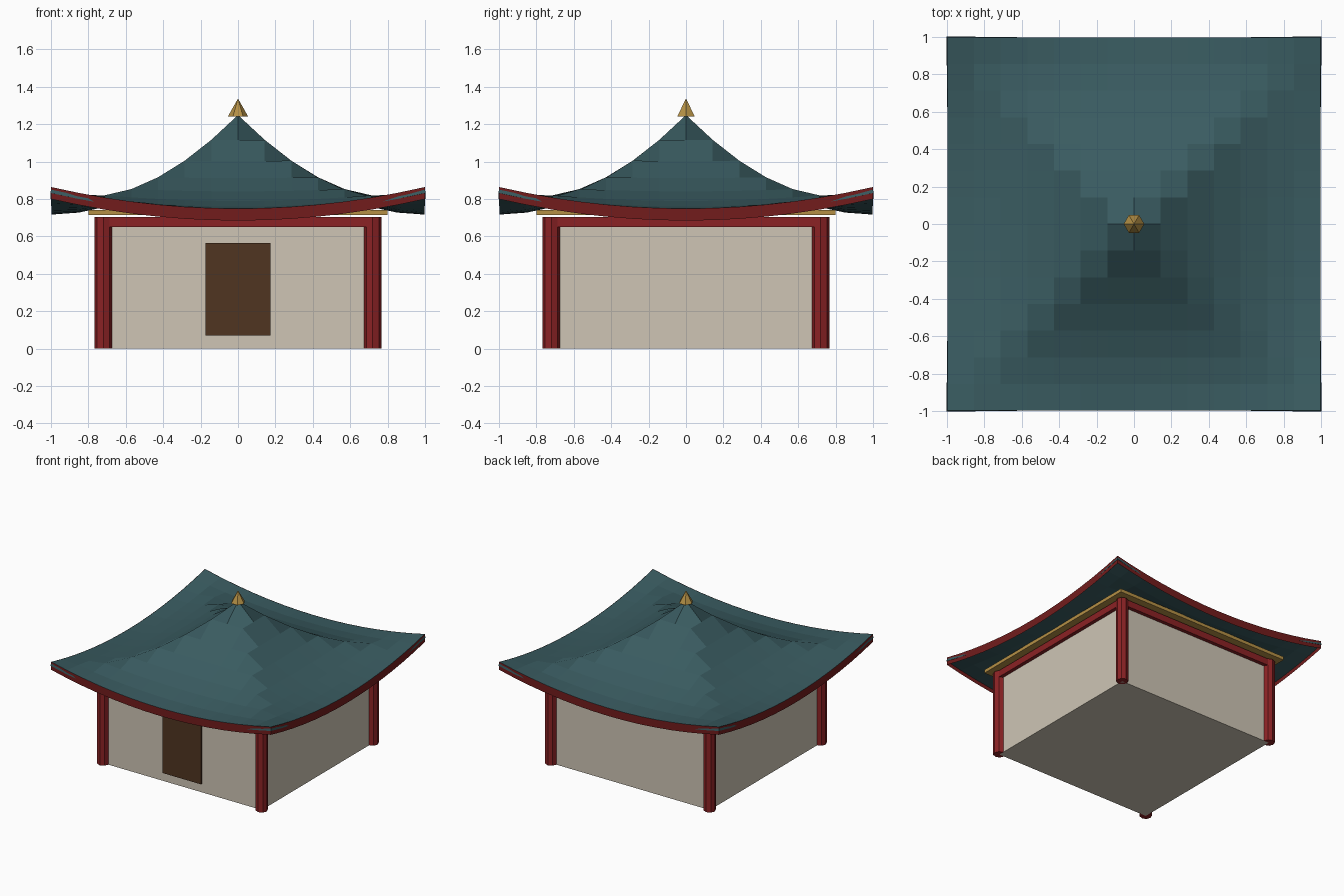
import bpy, bmesh, math
from mathutils import Matrix

if "Cube" in bpy.data.objects:
    bpy.data.objects.remove(bpy.data.objects["Cube"])


def material(name, rgb):
    m = bpy.data.materials.new(name)
    m.diffuse_color = (*rgb, 1)
    m.use_nodes = True
    m.node_tree.nodes["Principled BSDF"].inputs["Base Color"].default_value = m.diffuse_color
    return m


TEAL = material("teal_tiles", (0.042, 0.107, 0.12))
RED = material("red_lacquer", (0.26, 0.016, 0.018))
DARK_RED = material("dark_red_trim", (0.17, 0.012, 0.012))
PLASTER = material("plaster", (0.62, 0.56, 0.46))
WOOD = material("door_wood", (0.08, 0.035, 0.015))
GOLD = material("gold", (0.46, 0.28, 0.06))


def add_object(name, bm, mat):
    me = bpy.data.meshes.new(name)
    bm.to_mesh(me)
    bm.free()
    me.materials.append(mat)
    ob = bpy.data.objects.new(name, me)
    bpy.context.collection.objects.link(ob)
    return ob


def box(name, lo, hi, mat):
    bm = bmesh.new()
    bmesh.ops.create_cube(bm, size=1)
    for v in bm.verts:
        v.co = [lo[i] + (v.co[i] + 0.5) * (hi[i] - lo[i]) for i in range(3)]
    return add_object(name, bm, mat)


def cone(name, x, y, z0, z1, r0, r1, sides, turn, mat):
    bm = bmesh.new()
    bmesh.ops.create_cone(
        bm, cap_ends=True, segments=sides, radius1=r0, radius2=r1, depth=z1 - z0,
        matrix=Matrix.Translation((x, y, (z0 + z1) / 2)) @ Matrix.Rotation(turn, 4, 'Z'))
    return add_object(name, bm, mat)


def roof_height(x, y):
    # concave slope to the peak, plus upturned corners
    r = max(abs(x), abs(y))
    return 0.749 + 0.5 * (1 - r) ** 2 + 0.115 * (x * y) ** 2


# Walls and door
W = 0.72
box("walls", (-W, -W, 0), (W, W, 0.7), PLASTER)
box("door", (-0.175, -W - 0.012, 0.07), (0.175, -W + 0.01, 0.565), WOOD)

# Corner columns and the beams between them
for sx in (-1, 1):
    for sy in (-1, 1):
        cone(f"column_{'left' if sx < 0 else 'right'}_{'front' if sy < 0 else 'back'}",
             sx * W, sy * W, 0, 0.705, 0.046, 0.046, 8, 0, RED)
for s, side in ((-1, "front"), (1, "back")):
    box(f"beam_{side}", (-W, s * W - 0.03, 0.65), (W, s * W + 0.03, 0.705), RED)
for s, side in ((-1, "left"), (1, "right")):
    box(f"beam_{side}", (s * W - 0.03, -W, 0.65), (s * W + 0.03, W, 0.705), RED)

# Gold plate under the eaves
box("eave_plate", (-0.8, -0.8, 0.714), (0.8, 0.8, 0.742), GOLD)

# Curved roof shell
N = 14
bm = bmesh.new()
bmesh.ops.create_grid(bm, x_segments=N, y_segments=N, size=1)
for v in bm.verts:
    v.co.z = roof_height(v.co.x, v.co.y)
    v.co.x *= 0.998
    v.co.y *= 0.998
roof = add_object("roof", bm, TEAL)
solid = roof.modifiers.new("thickness", 'SOLIDIFY')
solid.thickness = 0.032
solid.offset = -1

# Red trim hanging from the roof edge, one strip turned to each side
bm = bmesh.new()
for k in range(4):
    rot = Matrix.Rotation(k * math.pi / 2, 3, 'Z')
    rows = []
    for i in range(N + 1):
        x = -1 + 2 * i / N
        z = roof_height(x, -1)
        rows.append([bm.verts.new(rot @ Matrix.Translation((x, -1, h)).translation)
                     for h in (z - 0.064, z)])
    for a, b in zip(rows, rows[1:]):
        bm.faces.new((a[0], b[0], b[1], a[1]))
bmesh.ops.remove_doubles(bm, verts=bm.verts, dist=1e-4)
add_object("eave_trim", bm, DARK_RED)

# Six-sided finial
cone("finial", 0, 0, 1.24, 1.337, 0.055, 0, 6, math.radians(30), GOLD)
